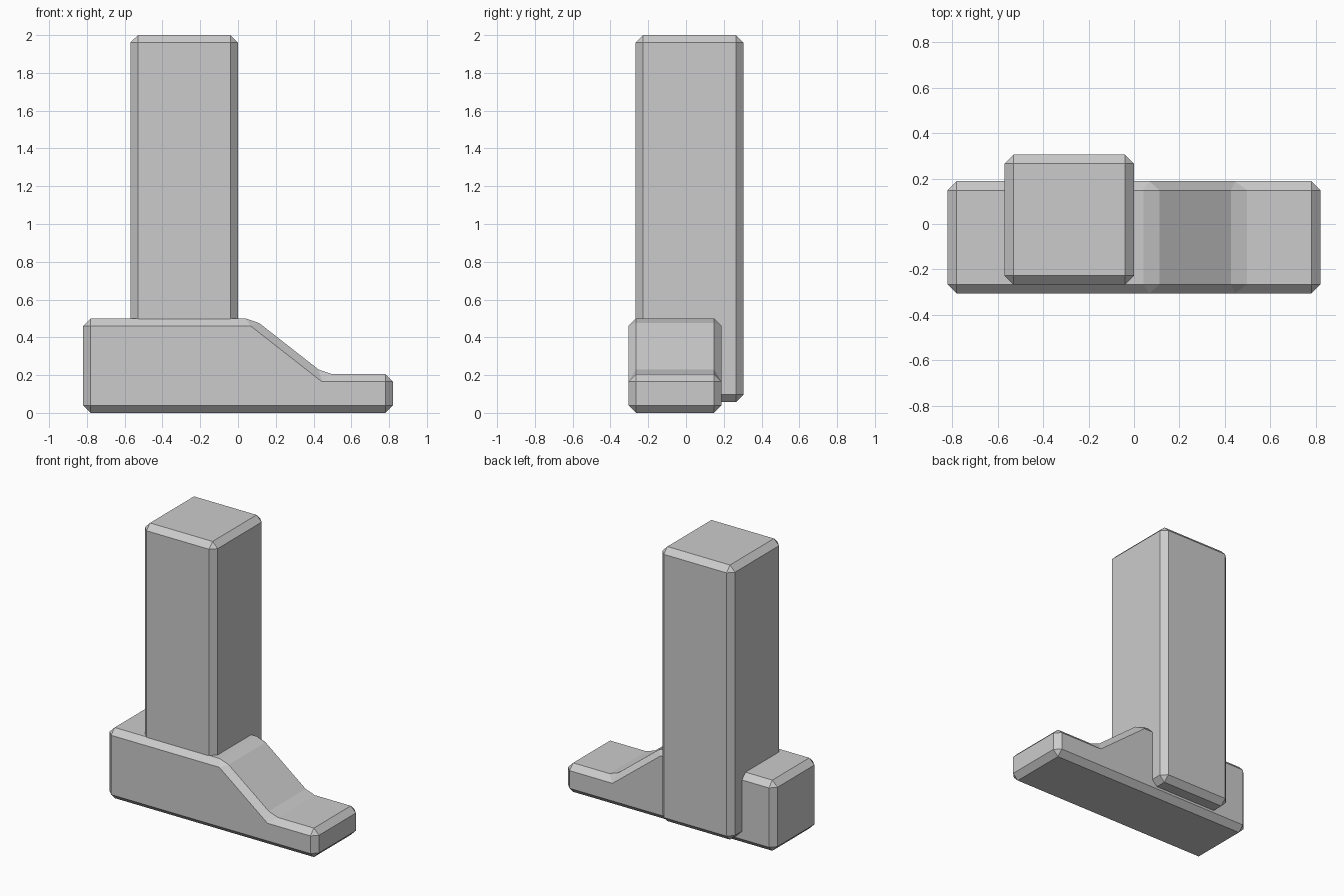
import bpy, bmesh

if "Cube" in bpy.data.objects:
    bpy.data.objects.remove(bpy.data.objects["Cube"])


def extrude_part(name, profile, y0, y1, chamfer=0.04):
    """Extrude an x-z profile along y and chamfer every edge."""
    bm = bmesh.new()
    face = bm.faces.new([bm.verts.new((x, y0, z)) for x, z in profile])
    ext = bmesh.ops.extrude_face_region(bm, geom=[face])
    moved = [g for g in ext["geom"] if isinstance(g, bmesh.types.BMVert)]
    bmesh.ops.translate(bm, verts=moved, vec=(0, y1 - y0, 0))
    bmesh.ops.recalc_face_normals(bm, faces=bm.faces)
    mesh = bpy.data.meshes.new(name)
    bm.to_mesh(mesh)
    bm.free()
    obj = bpy.data.objects.new(name, mesh)
    bpy.context.collection.objects.link(obj)
    bevel = obj.modifiers.new("chamfer", 'BEVEL')
    bevel.width = chamfer
    bevel.segments = 1
    bevel.limit_method = 'ANGLE'
    return obj


# Base: tall heel sloping down to a low toe
extrude_part("base", [(-0.82, 0), (0.82, 0), (0.82, 0.205), (0.458, 0.205),
                      (0.081, 0.5), (-0.82, 0.5)], -0.305, 0.188)

# Post: square column sunk through the heel and overhanging its back
extrude_part("post", [(-0.57, 0.057), (0.0, 0.057), (0.0, 2.0),
                      (-0.57, 2.0)], -0.267, 0.305)
